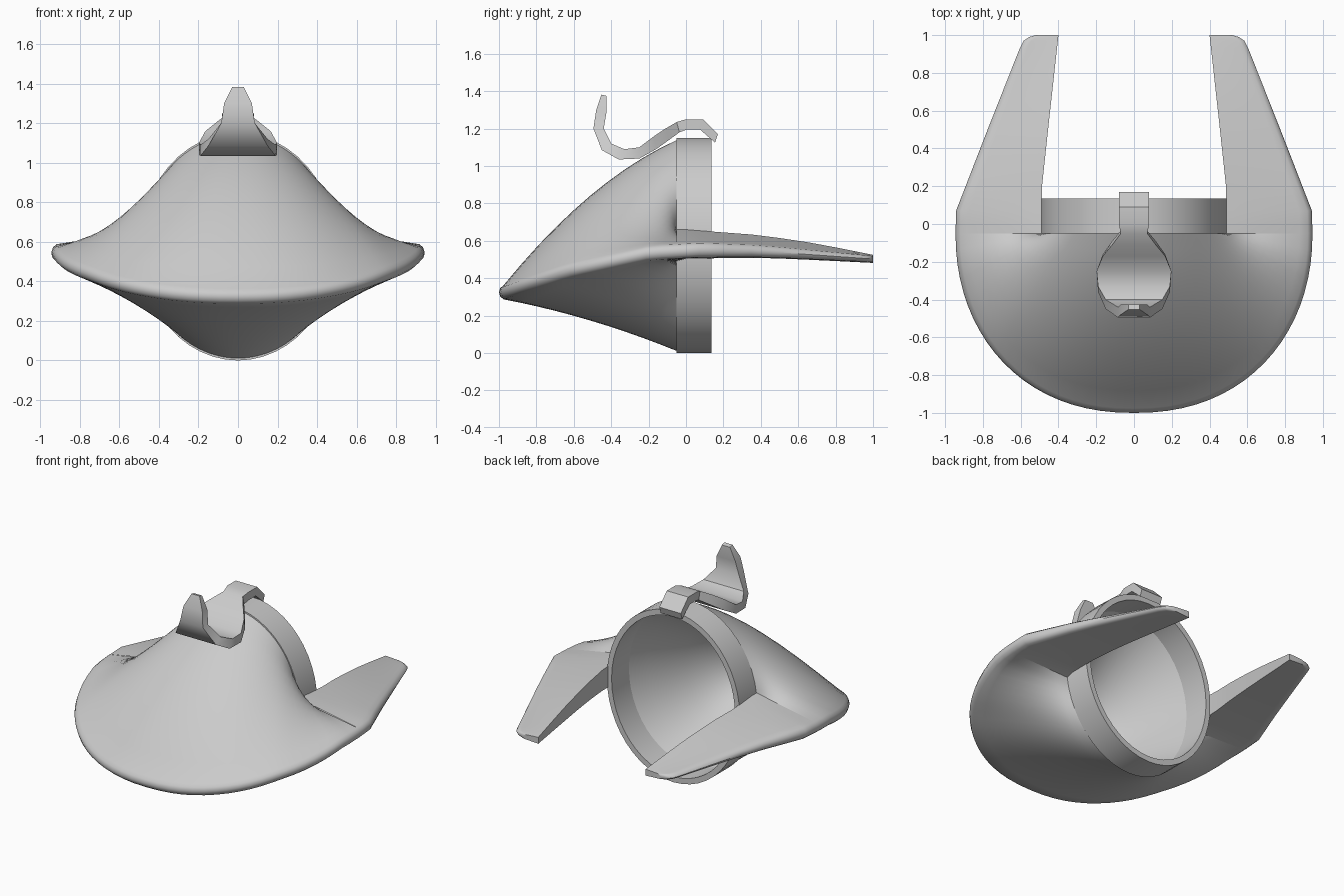
import bpy, bmesh, math
from mathutils import Vector

if "Cube" in bpy.data.objects:
    bpy.data.objects.remove(bpy.data.objects["Cube"])

grey = bpy.data.materials.new("light_grey")
grey.diffuse_color = (0.6, 0.6, 0.6, 1)
grey.use_nodes = True
grey.node_tree.nodes["Principled BSDF"].inputs["Base Color"].default_value = grey.diffuse_color
CZ, RX, RZ = 0.575, 0.495, 0.572      # ring centre height and radii


def finish(name, bm, mirror=False, angle=40):
    bmesh.ops.remove_doubles(bm, verts=bm.verts, dist=0.0005)
    bmesh.ops.recalc_face_normals(bm, faces=bm.faces)
    me = bpy.data.meshes.new(name)
    bm.to_mesh(me)
    bm.free()
    ob = bpy.data.objects.new(name, me)
    bpy.context.collection.objects.link(ob)
    me.materials.append(grey)
    if mirror:
        m = ob.modifiers.new("mirror", 'MIRROR')
        m.use_clip = True
    bpy.ops.object.select_all(action='DESELECT')
    ob.select_set(True)
    bpy.context.view_layer.objects.active = ob
    bpy.ops.object.shade_smooth_by_angle(angle=math.radians(angle))
    return ob


def lerp_table(t, table):
    for (a, p), (b, q) in zip(table, table[1:]):
        if t <= b:
            k = max(0, (t - a) / (b - a))
            return p + (q - p) * k
    return table[-1][1]


def loft(bm, sections, closed):
    rows = [[bm.verts.new(p) for p in s] for s in sections]
    n = len(rows[0])
    for a, b in zip(rows, rows[1:]):
        for i in range(n if closed else n - 1):
            j = (i + 1) % n
            bm.faces.new((a[i], a[j], b[j], b[i]))
    return rows


def bezier(a, c, b, n):
    return [a * (1 - t) ** 2 + c * 2 * t * (1 - t) + b * t * t
            for t in (i / n for i in range(n + 1))]


# Flared hood with two swept-back wings, right half then mirrored
EDGE_Z = [(-1, .325), (-.9, .36), (-.65, .44), (-.2, .535), (.07, .55), (.4, .545), (1, .503)]
WING_OUT = [(-.06, .945), (.07, .942), (.5, .775), (.93, .605), (.97, .585), (.99, .555), (1, .52)]
WING_IN = [(-.06, .49), (.2, .487), (.5, .455), (1, .40)]
WING_TOP = [(-.06, .662), (.0, .66), (.4, .63), (.7, .585), (1, .525)]
WING_LOW = [(-.06, .49), (.0, .505), (.4, .51), (.7, .497), (1, .482)]


def section(top, edge, low, out, bulge, thick):
    up = edge - out * 0.025 + Vector((0, 0, thick))
    dn = edge - out * 0.025 - Vector((0, 0, thick))
    ct = (top + up) / 2 + Vector((0, 0, 0.18 * bulge))
    cl = (low + dn) / 2 + Vector((0, 0, 0.05 * bulge))
    ue = edge - out * 0.007 + Vector((0, 0, thick * .6))
    de = edge - out * 0.007 - Vector((0, 0, thick * .6))
    return bezier(top, ct, up, 10) + [ue, edge, de] + bezier(dn, cl, low, 10)


wing = []
for y in (1, .99, .97, .93, .8, .65, .5, .35, .2, .07, 0, -.05):
    z = lerp_table(y, EDGE_Z)
    wing.append(section(Vector((lerp_table(y, WING_IN), y, lerp_table(y, WING_TOP))),
                        Vector((lerp_table(y, WING_OUT), y, z)),
                        Vector((lerp_table(y, WING_IN), y, lerp_table(y, WING_LOW))),
                        Vector((1, 0, 0)), 0, .016 + .022 * min(1, (1 - y) / .9)))
hood = []
N = 20
for i in range(N + 1):
    f = math.pi / 2 * i / N
    c, s = max(0, math.cos(f)), math.sin(f)
    x, y = .945 * c ** .9, -.05 - .95 * s ** .95
    a = math.radians(8 + 82 * i / N)
    rx = RX * .99 * max(0, math.cos(a))
    rz = RZ * .985 * math.sin(a)
    hood.append(section(Vector((rx, -.05, CZ + rz)), Vector((x, y, lerp_table(y, EDGE_Z))),
                        Vector((rx, -.05, CZ - rz)), Vector((c, -s, 0)), s ** 3, .038))
bm = bmesh.new()
rows = loft(bm, wing, True)
bm.faces.new(rows[0])
loft(bm, hood, False)
finish("hood_with_wings", bm, mirror=True)


# Elliptical collar band and the bowl inside it
def ellipse(y, rx, rz, cz, n=48):
    return [Vector((rx * math.cos(2 * math.pi * k / n), y,
                    cz + rz * math.sin(2 * math.pi * k / n))) for k in range(n)]


ri, zi = RX - .035, RZ - .035
bm = bmesh.new()
loft(bm, [ellipse(y, a, b, CZ) for y, a, b in
          ((-.05, ri, zi), (-.05, RX, RZ + .003), (.135, RX, RZ + .003),
           (.135, ri, zi), (-.05, ri, zi))], True)
finish("collar_ring", bm)

bm = bmesh.new()
rows = loft(bm, [ellipse(y, r * .86, r, cz) for y, r, cz in
                 ((-.05, zi, CZ), (-.18, .475, .56), (-.3, .41, .54), (-.42, .345, .52),
                  (-.53, .27, .50), (-.62, .18, .48), (-.67, .09, .465), (-.685, .02, .46))], True)
bm.faces.new(rows[-1])
finish("inner_bowl", bm, angle=60)

# Bent clip on top: upper y,z / lower y,z / half width
CLIP = [(.17, 1.17, .155, 1.125, .08), (.09, 1.25, .075, 1.195, .08), (0, 1.25, .005, 1.195, .08),
        (-.05, 1.235, -.035, 1.18, .07), (-.11, 1.20, -.09, 1.14, .115), (-.17, 1.16, -.16, 1.09, .165),
        (-.25, 1.10, -.25, 1.04, .198), (-.33, 1.09, -.36, 1.035, .19), (-.40, 1.12, -.45, 1.085, .15),
        (-.44, 1.20, -.495, 1.20, .085), (-.425, 1.29, -.48, 1.30, .07), (-.425, 1.375, -.452, 1.382, .03)]
bm = bmesh.new()
rows = loft(bm, [[Vector((-w, a, b)), Vector((w, a, b)), Vector((w, c, d)), Vector((-w, c, d))]
                 for a, b, c, d, w in CLIP], True)
bm.faces.new(rows[0])
bm.faces.new(rows[-1])
finish("top_clip", bm)
